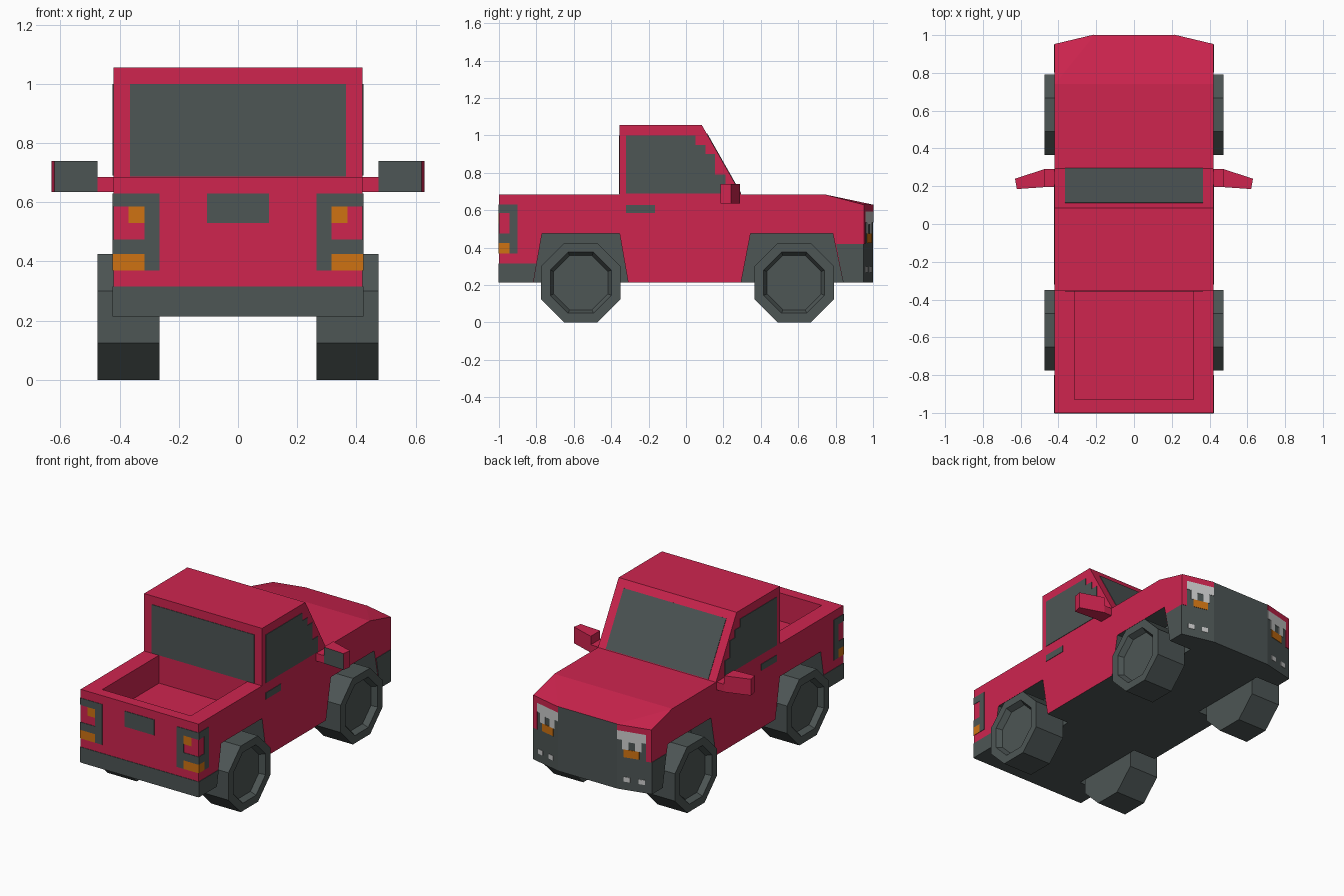
import bpy, bmesh, math
from mathutils import Vector

if "Cube" in bpy.data.objects:
    bpy.data.objects.remove(bpy.data.objects["Cube"])


def material(name, r, g, b):
    m = bpy.data.materials.new(name)
    m.diffuse_color = (r, g, b, 1)
    m.use_nodes = True
    m.node_tree.nodes["Principled BSDF"].inputs["Base Color"].default_value = m.diffuse_color
    return m


RED = material("red paint", 0.62, 0.018, 0.078)
GREY = material("dark grey", 0.074, 0.092, 0.09)
ORANGE = material("orange lamp", 0.62, 0.17, 0.006)
WHITE = material("white lamp", 0.6, 0.6, 0.6)
X, Y, Z = Vector((1, 0, 0)), Vector((0, 1, 0)), Vector((0, 0, 1))
O = Vector((0, 0, 0))


def finish(name, bm, *mats):
    bmesh.ops.recalc_face_normals(bm, faces=bm.faces)
    me = bpy.data.meshes.new(name)
    bm.to_mesh(me)
    bm.free()
    for m in mats:
        me.materials.append(m)
    ob = bpy.data.objects.new(name, me)
    bpy.context.collection.objects.link(ob)
    return ob


def prism(name, pts, frame, lo, hi, *mats):
    """Extrude a 2D outline along the frame normal from lo to hi."""
    o, u, v, n = frame
    bm = bmesh.new()
    a, b = [[bm.verts.new(o + u * p + v * q + n * d) for p, q in pts] for d in (lo, hi)]
    bm.faces.new(a)
    bm.faces.new(b)
    for i in range(len(pts)):
        j = (i + 1) % len(pts)
        bm.faces.new((a[i], a[j], b[j], b[i]))
    return finish(name, bm, *mats)


def rect(a, b, c, d):
    return [(a, c), (b, c), (b, d), (a, d)]


def plate(name, pts, frame, mat, top=0.003):
    return prism(name, pts, frame, -0.002, top, mat)


def cut(target, cutter):
    mod = target.modifiers.new("cut", 'BOOLEAN')
    mod.operation = 'DIFFERENCE'
    mod.solver = 'EXACT'
    mod.object = cutter
    bpy.context.view_layer.objects.active = target
    bpy.ops.object.modifier_apply(modifier=mod.name)
    bpy.data.objects.remove(cutter)


TOP = (O, X, Y, Z)
SIDE = {s: (X * 0.42 * s, Y, Z, X * s) for s in (1, -1)}
BACK = {s: (-Y, X * s, Z, -Y) for s in (1, -1)}
# slanted nose corner, u measured from the inner edge
NOSE = {s: (Vector((0.21 * s, 1, 0)), Vector((s, -0.05 / 0.21, 0)), Z,
            Vector((0.05 * s, 0.21, 0)).normalized()) for s in (1, -1)}
GLASS = (Vector((0, 0.295, 0.685)), X, Vector((0, -0.21, 0.37)), Vector((0, 0.37, 0.21)).normalized())

# lower body with sloped hood and chamfered nose
bm = bmesh.new()
for s in (1, -1):
    for x, y, z in [(.42, -1, .215), (.42, .95, .215), (.21, 1, .215), (.42, -1, .685),
                    (.42, .74, .685), (.42, .95, .63), (.21, 1, .63)]:
        bm.verts.new((x * s, y, z))
bmesh.ops.convex_hull(bm, input=bm.verts)
bmesh.ops.dissolve_limit(bm, angle_limit=0.01, verts=bm.verts, edges=bm.edges)
body = finish("body", bm, RED, GREY)

# load bed and wheel arches
cut(body, prism("bed_cutter", rect(-.315, .315, -.93, -.352), TOP, .505, .8))
for s in (1, -1):
    for b0, b1, t0, t1 in [(-.818, -.307, -.77, -.355), (.292, .843, .345, .785)]:
        cut(body, prism("arch_cutter", [(b0, .2), (b1, .2), (t1, .475), (t0, .475)],
                        SIDE[s], -.16, .1))
# underside, arches and grille are grey
for f in body.data.polygons:
    c = f.center
    f.material_index = int(c.z < .48 and abs(c.x) < .419 and c.y > -.99)

# cab
prism("cab", [(-.355, .685), (.295, .685), (.085, 1.055), (-.355, 1.055)],
      (O, Y, Z, X), -.42, .42, RED)
plate("windshield", rect(-.365, .365, .01, .88), GLASS, GREY)
plate("rear_window", rect(-.365, .365, .687, 1.0), (Y * -.355, X, Z, -Y), GREY)

# back details
plate("rear_bumper", rect(-.42, .42, .215, .315), BACK[1], GREY)
plate("plate_holder", rect(-.105, .105, .53, .63), BACK[1], GREY)

for s in (1, -1):
    side, back, nose = SIDE[s], BACK[s], NOSE[s]
    # side windows follow the windshield in steps
    plate("side_window", [(-.32, .69), (.21, .69), (.21, .79), (.155, .79), (.155, .9), (.105, .9),
                          (.105, .95), (.05, .95), (.05, 1.0), (-.32, 1.0)], side, GREY)
    plate("door_handle", rect(-.32, -.165, .585, .627), side, GREY)
    plate("rear_bumper_side", [(-1, .215), (-.818, .215), (-.80, .315), (-1, .315)], side, GREY)
    plate("front_bumper_side", [(.84, .215), (.95, .215), (.95, .42), (.803, .42)], side, GREY)

    # tail lights wrap round the corner
    plate("tail_panel", [(.265, .37), (.315, .37), (.315, .425), (.42, .425), (.42, .475), (.315, .475),
                         (.315, .585), (.42, .585), (.42, .63), (.265, .63)], back, GREY)
    plate("tail_lamp_upper", rect(.315, .37, .53, .585), back, ORANGE)
    plate("tail_lamp_lower", rect(.315, .42, .37, .425), back, ORANGE)
    plate("tail_panel_side", [(-.9, .37), (-.945, .37), (-.945, .425), (-1, .425), (-1, .475),
                              (-.945, .475), (-.945, .585), (-1, .585), (-1, .63), (-.9, .63)],
          side, GREY)
    plate("tail_lamp_side", rect(-1, -.945, .37, .425), side, ORANGE)

    # nose corner: paint border, headlight, indicator, fog lamps
    plate("nose_paint", [(0, .592), (.178, .592), (.178, .42), (.21, .42), (.21, .63), (0, .63)],
          nose, RED)
    plate("headlight", [(.0, .535), (.03, .535), (.03, .475), (.07, .475), (.07, .525), (.11, .525),
                        (.11, .475), (.15, .475), (.15, .535), (.178, .535), (.178, .592), (0, .592)],
          nose, WHITE)
    plate("indicator", rect(.04, .135, .425, .475), nose, ORANGE)
    for u in (.06, .15):
        plate("fog_lamp", rect(u - .02, u + .02, .268, .298), nose, WHITE)

    # wing mirrors with grey glass facing back
    frame = (O, X * s, Y, Z)
    prism("mirror_stem", rect(.42, .475, .195, .29), frame, .635, .685, RED)
    mirror = prism("mirror", [(.475, .195), (.62, .185), (.63, .24), (.475, .29)],
                   frame, .635, .74, RED, GREY)
    for f in mirror.data.polygons:
        f.material_index = int(f.normal.y < -.9)

    # eight-sided wheels with recessed rims
    for cy in (-.5625, .578):
        bm = bmesh.new()
        rings = []
        for x, r in [(.265, .2125), (.475, .2125), (.475, .163), (.44, .145)]:
            R = r / math.cos(math.pi / 8)
            angles = [math.pi / 8 + k * math.pi / 4 for k in range(8)]
            rings.append([bm.verts.new((x * s, cy + R * math.cos(a), .2125 + R * math.sin(a)))
                          for a in angles])
        for a, b in zip(rings, rings[1:]):
            for i in range(8):
                j = (i + 1) % 8
                bm.faces.new((a[i], a[j], b[j], b[i]))
        bm.faces.new(rings[0])
        bm.faces.new(rings[-1])
        finish("wheel", bm, GREY)
